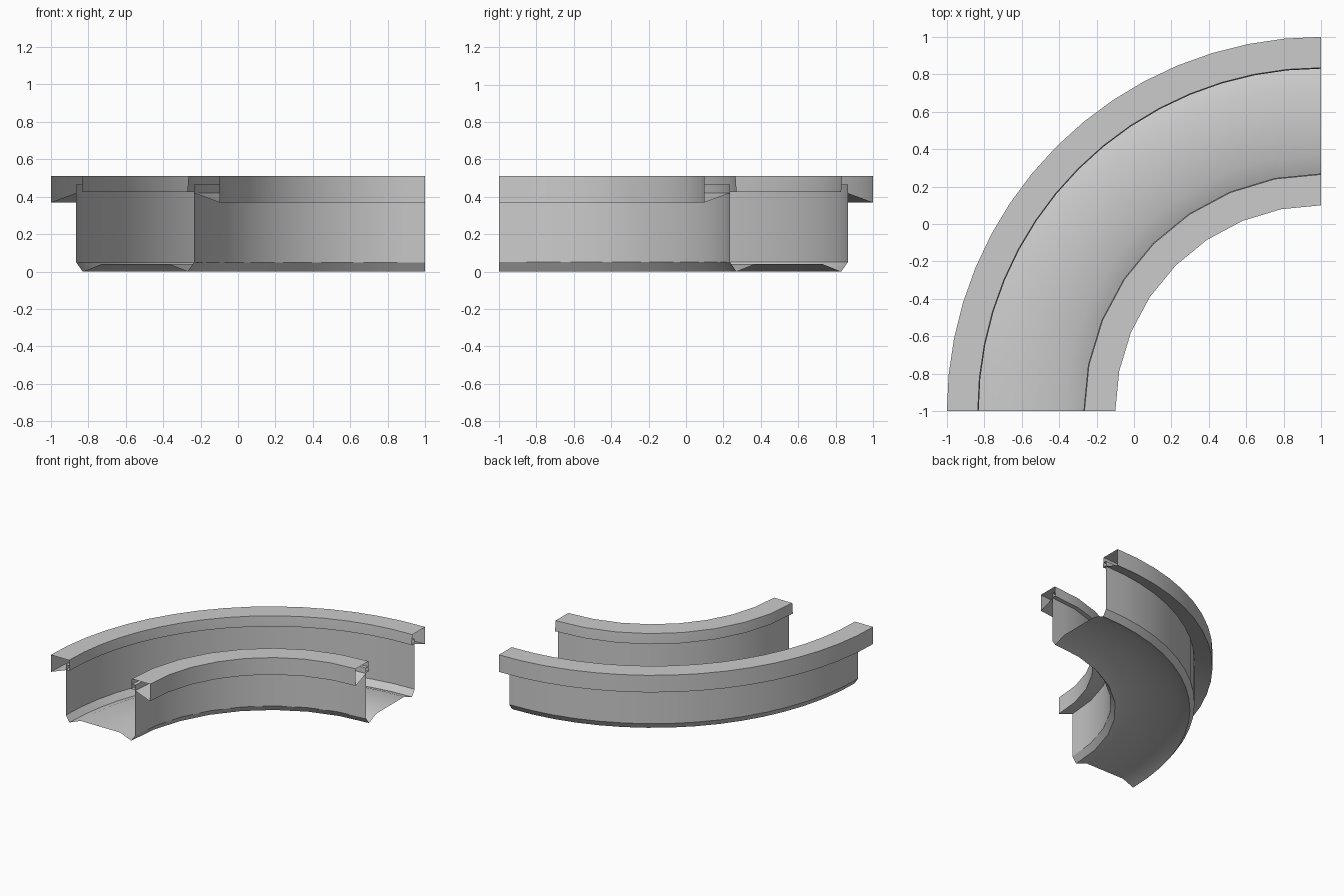
import bpy, bmesh, math

if "Cube" in bpy.data.objects:
    bpy.data.objects.remove(bpy.data.objects["Cube"], do_unlink=True)

# One grey for the whole gutter
GREY = (0.6, 0.6, 0.6, 1)
mat = bpy.data.materials.new("plain_grey")
mat.use_nodes = True
mat.diffuse_color = GREY
mat.node_tree.nodes["Principled BSDF"].inputs["Base Color"].default_value = GREY

STEPS = 16          # facets along the outer bend; the inner bend has half
MID_RADIUS = 1.55   # bend centre line


def point(radius, z, i):
    """Point of the profile at step i of the quarter turn about (1, -1)."""
    if radius < MID_RADIUS and i % 2:
        radius *= math.cos(math.pi / 2 / STEPS)   # on the longer chord
    a = math.pi - i * math.pi / 2 / STEPS
    return (1 + radius * math.cos(a), -1 + radius * math.sin(a), z)


def sweep(name, profile):
    """Sweep an open (radius, z) profile round the bend as a thin sheet."""
    bm = bmesh.new()
    rings = [[bm.verts.new(point(r, z, i)) for r, z in profile]
             for i in range(STEPS + 1)]
    for a, b in zip(rings, rings[1:]):
        for k in range(len(profile) - 1):
            bm.faces.new((a[k], b[k], b[k + 1], a[k + 1]))
    mesh = bpy.data.meshes.new(name)
    bm.to_mesh(mesh)
    bm.free()
    mesh.materials.append(mat)
    ob = bpy.data.objects.new(name, mesh)
    bpy.context.collection.objects.link(ob)
    bpy.ops.object.select_all(action='DESELECT')
    ob.select_set(True)
    bpy.context.view_layer.objects.active = ob
    bpy.ops.object.shade_smooth_by_angle(angle=math.radians(30))
    return ob


# Trough: folded wall top, wall, foot, raised floor; mirrored about the middle
half = [(0.285, 0.465), (0.315, 0.465), (0.315, 0.05), (0.28, 0.0), (0.18, 0.04)]
trough = [(MID_RADIUS + d, z) for d, z in half]
trough += [(MID_RADIUS - d, z) for d, z in reversed(half)]
sweep("trough", trough)

# Hollow rims with a sloping underside and a small inward lip
rim = [(0.315, 0.42), (0.45, 0.37), (0.45, 0.51), (0.285, 0.51),
       (0.28, 0.435), (0.28, 0.425), (0.315, 0.425)]
sweep("outer_rim", [(MID_RADIUS + d, z) for d, z in rim])
sweep("inner_rim", [(MID_RADIUS - d, z) for d, z in reversed(rim)])
